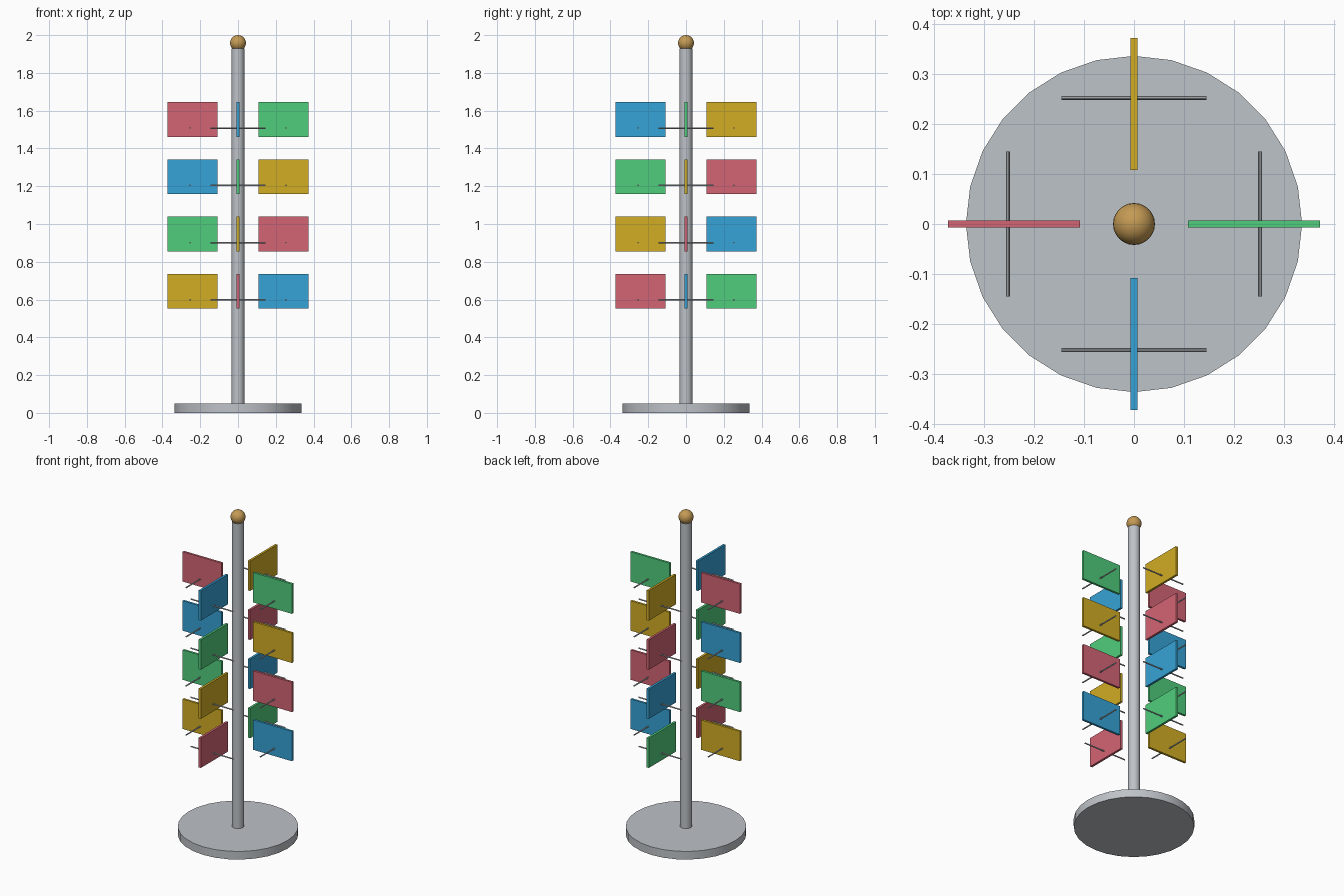
import bpy, math
from mathutils import Matrix

if "Cube" in bpy.data.objects:
    bpy.data.objects.remove(bpy.data.objects["Cube"])


def material(name, rgb):
    m = bpy.data.materials.new(name)
    lin = [(c / 255 / 12.92) if c < 11 else ((c / 255 + 0.055) / 1.055) ** 2.4 for c in rgb]
    m.diffuse_color = (*lin, 1)
    m.use_nodes = True
    m.node_tree.nodes["Principled BSDF"].inputs["Base Color"].default_value = m.diffuse_color
    return m


METAL = material("brushed_metal", (190, 195, 200))
BRASS = material("brass", (196, 154, 84))
GREEN = material("green", (80, 205, 124))
YELLOW = material("yellow", (210, 173, 36))
RED = material("red", (212, 101, 117))
BLUE = material("blue", (54, 163, 214))


def finish(name, mat, smooth=True):
    ob = bpy.context.object
    ob.name = name
    ob.data.materials.append(mat)
    if smooth:
        bpy.ops.object.shade_smooth_by_angle(angle=math.radians(35))
    return ob


def cylinder(name, mat, radius, z0, z1, sides):
    bpy.ops.mesh.primitive_cylinder_add(vertices=sides, radius=radius, depth=z1 - z0,
                                        location=(0, 0, (z0 + z1) / 2))
    return finish(name, mat)


# Base, pole and ball finial
cylinder("base", METAL, 0.337, 0, 0.05, 28)
cylinder("pole", METAL, 0.034, 0.05, 1.93, 20)
bpy.ops.mesh.primitive_uv_sphere_add(segments=24, ring_count=14, radius=0.042,
                                     location=(0, 0, 1.958))
finish("finial", BRASS)

# Four tiers of hanging cards, each on a crosswise peg; colours step round per tier
colours = [GREEN, YELLOW, RED, BLUE]
for tier in range(4):
    z = 1.508 - 0.303 * tier
    for side in range(4):
        turn = Matrix.Rotation(side * math.pi / 2, 4, 'Z')

        # Card
        bpy.ops.mesh.primitive_cube_add(size=1)
        card = finish(f"card_{tier}_{side}", colours[(tier + side) % 4], False)
        card.data.transform(Matrix.Diagonal((0.265, 0.014, 0.184, 1)))
        card.matrix_world = turn @ Matrix.Translation((0.2405, 0, z + 0.045))

        # Peg through the card
        bpy.ops.mesh.primitive_cylinder_add(vertices=8, radius=0.004, depth=0.29)
        peg = finish(f"peg_{tier}_{side}", METAL)
        peg.matrix_world = (turn @ Matrix.Translation((0.253, 0, z))
                            @ Matrix.Rotation(math.pi / 2, 4, 'X'))
